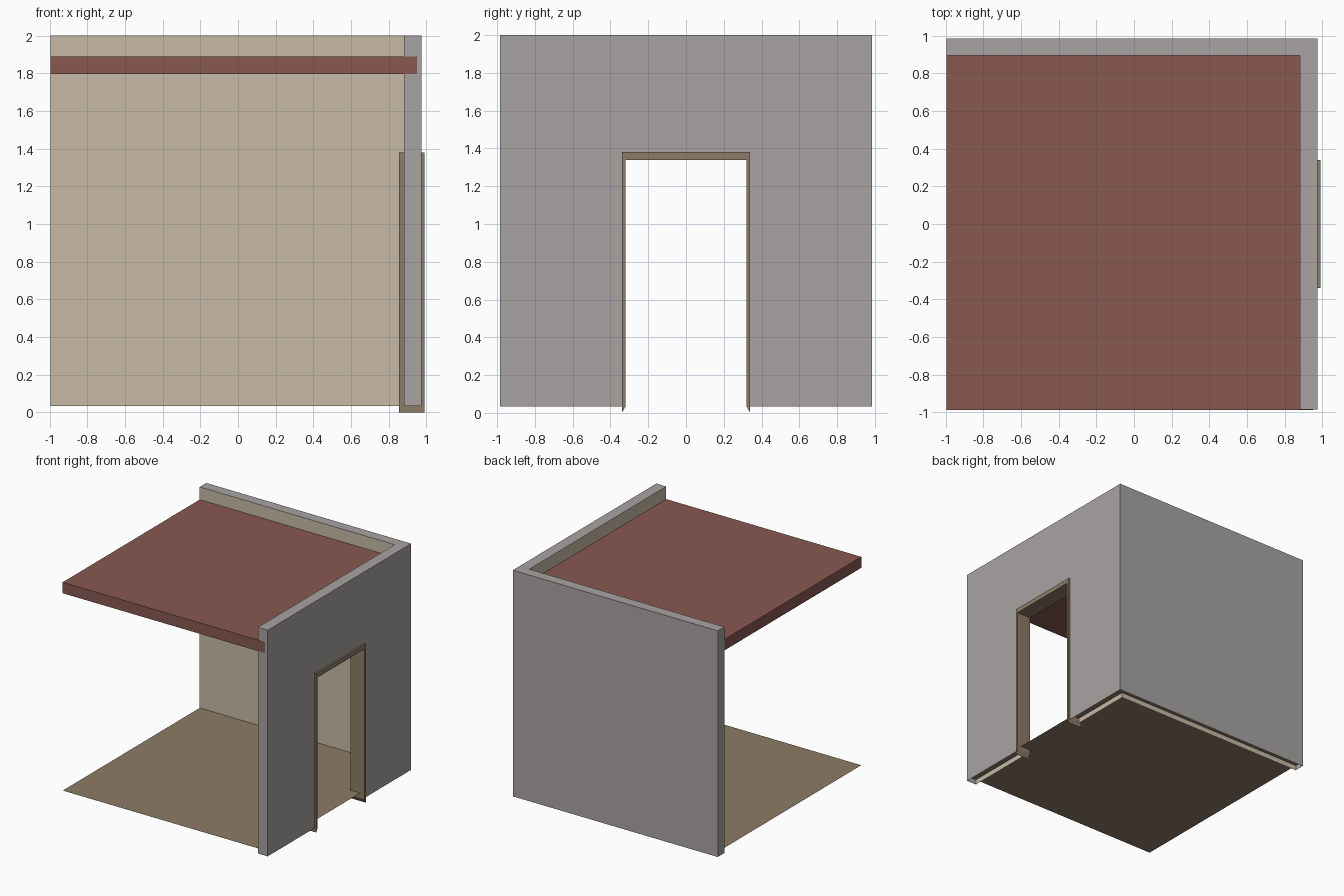
import bpy, bmesh

if "Cube" in bpy.data.objects:
    bpy.data.objects.remove(bpy.data.objects["Cube"])

def mat(name, rgb):
    m = bpy.data.materials.new(name)
    lin = [((c / 255 + 0.055) / 1.055) ** 2.4 for c in rgb]
    m.diffuse_color = (*lin, 1)
    m.use_nodes = True
    m.node_tree.nodes["Principled BSDF"].inputs["Base Color"].default_value = m.diffuse_color
    return m

GREY = mat("grey_plaster", (168, 164, 162))
CREAM = mat("cream_interior", (200, 187, 166))
RED = mat("red_brown_roof", (136, 89, 81))
BROWN = mat("wood_brown", (141, 124, 102))

def build(name, polys, mats):
    """polys: list of (points, material index)"""
    bm = bmesh.new()
    for pts, mi in polys:
        bm.faces.new([bm.verts.new(p) for p in pts]).material_index = mi
    bmesh.ops.remove_doubles(bm, verts=bm.verts[:], dist=1e-4)
    bmesh.ops.recalc_face_normals(bm, faces=bm.faces[:])
    me = bpy.data.meshes.new(name)
    bm.to_mesh(me)
    bm.free()
    for m in mats:
        me.materials.append(m)
    ob = bpy.data.objects.new(name, me)
    bpy.context.collection.objects.link(ob)
    return ob

def box(name, lo, hi, m):
    bm = bmesh.new()
    bmesh.ops.create_cube(bm, size=1)
    for v in bm.verts:
        v.co = [(a + b) / 2 + c * (b - a) for a, b, c in zip(lo, hi, v.co)]
    me = bpy.data.meshes.new(name)
    bm.to_mesh(me)
    bm.free()
    me.materials.append(m)
    ob = bpy.data.objects.new(name, me)
    bpy.context.collection.objects.link(ob)
    return ob

# Hollow L-shaped walls, open underneath, with a doorway on the right
L, F, Z0, Z1 = -0.995, -0.985, 0.035, 2.0
XO, XI, YO, YI = 0.975, 0.88, 0.985, 0.895
DW, DZ = 0.33, 1.36
outer = [(L, YO), (XO, YO), (XO, F)]
inner = [(L, YI), (XI, YI), (XI, F)]
polys = []

def upright(a, b, mi):
    polys.append(([(*a, Z0), (*b, Z0), (*b, Z1), (*a, Z1)], mi))

def door_skin(x, y_back, mi):
    prof = [(F, Z0), (-DW, Z0), (-DW, DZ), (DW, DZ), (DW, Z0),
            (y_back, Z0), (y_back, Z1), (F, Z1)]
    polys.append(([(x, y, z) for y, z in prof], mi))

upright(outer[0], outer[1], 0)      # back outside
upright(inner[0], inner[1], 1)      # back inside
door_skin(XO, YO, 0)                # right outside
door_skin(XI, YI, 1)                # right inside
for i in (0, 2):                    # end caps
    upright(outer[i], inner[i], 0)
for i in (0, 1):                    # top caps
    polys.append(([(*p, Z1) for p in (outer[i], outer[i + 1], inner[i + 1], inner[i])], 0))
build("walls", polys, [GREY, CREAM])

# Roof slab, let into the walls
box("roof_slab", (L, F - 0.001, 1.795), (0.95, 0.95, 1.89), RED)

# Thin floor sheet
FZ = 0.08
build("floor", [([(L, F, FZ), (0.95, F, FZ), (0.95, 0.95, FZ), (L, 0.95, FZ)], 0)], [BROWN])

# Door frame: U profile with slanted feet, extruded through the wall
prof = [(-0.34, 0), (-0.32, 0.035), (-0.32, 1.34), (0.32, 1.34),
        (0.32, 0.035), (0.34, 0), (0.34, 1.38), (-0.34, 1.38)]
X0, X1 = 0.855, 0.99
frame = [([(x, y, z) for y, z in prof], 0) for x in (X0, X1)]
for a, b in zip(prof, prof[1:] + prof[:1]):
    frame.append(([(X0, *a), (X0, *b), (X1, *b), (X1, *a)], 0))
build("door_frame", frame, [BROWN])
